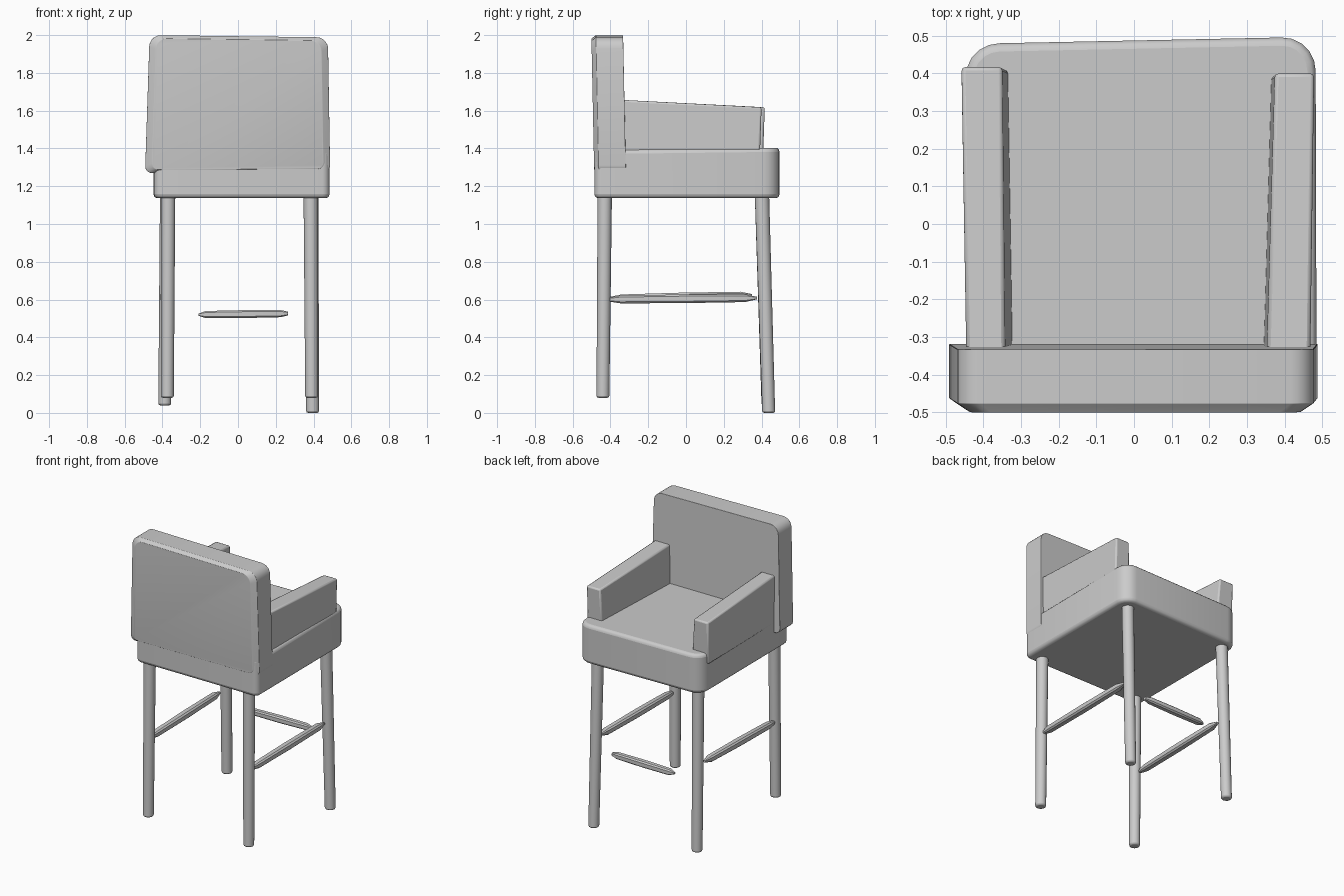
import bpy, bmesh, math
from mathutils import Vector

if "Cube" in bpy.data.objects:
    bpy.data.objects.remove(bpy.data.objects["Cube"])


def fillet(corners, steps=5):
    """Closed 2D outline from (x, y, radius) corners with rounded corners."""
    out = []
    n = len(corners)
    for i, (x, y, r) in enumerate(corners):
        p = Vector((x, y))
        a = Vector(corners[i - 1][:2])
        b = Vector(corners[(i + 1) % n][:2])
        s, e = p + (a - p).normalized() * r, p + (b - p).normalized() * r
        for k in range(steps + 1):
            t = k / steps
            # blend weight keeps the curve close to a circular arc
            w = 2 * t * (1 - t) * 0.72
            d = (1 - t) ** 2 + t * t + w
            out.append((s * (1 - t) ** 2 + p * w + e * t * t) / d)
    return out


def loft(name, rings, bevel=0.0, segments=3):
    """Skin a list of equal-length rings, cap both ends, round the rims."""
    bm = bmesh.new()
    vs = [[bm.verts.new(p) for p in ring] for ring in rings]
    n = len(rings[0])
    for a, b in zip(vs, vs[1:]):
        for i in range(n):
            j = (i + 1) % n
            bm.faces.new((a[i], a[j], b[j], b[i]))
    bm.faces.new(vs[0][::-1])
    bm.faces.new(vs[-1])
    bmesh.ops.recalc_face_normals(bm, faces=bm.faces)
    me = bpy.data.meshes.new(name)
    bm.to_mesh(me)
    bm.free()
    ob = bpy.data.objects.new(name, me)
    bpy.context.collection.objects.link(ob)
    if bevel:
        m = ob.modifiers.new("round_edges", 'BEVEL')
        m.width, m.segments = bevel, segments
        m.limit_method, m.angle_limit = 'ANGLE', math.radians(32)
    bpy.ops.object.select_all(action='DESELECT')
    ob.select_set(True)
    bpy.context.view_layer.objects.active = ob
    bpy.ops.object.shade_smooth_by_angle(angle=math.radians(35))
    return ob


def leg(name, top, bottom, r_top=0.038, r_bottom=0.034, sides=20):
    rings = []
    for (x, y, z), r in ((bottom, r_bottom), (top, r_top)):
        rings.append([(x + r * math.cos(2 * math.pi * i / sides),
                       y + r * math.sin(2 * math.pi * i / sides), z)
                      for i in range(sides)])
    loft(name, rings, 0.01, 2)


def bar(name, start, end, width, height):
    """Thin stretcher with wedge-shaped tips."""
    a, b = Vector(start), Vector(end)
    side = (b - a).cross(Vector((0, 0, 1))).normalized()
    rings = []
    for t, s in ((0, 0.45), (0.08, 0.9), (0.5, 1), (0.92, 0.9), (1, 0.3)):
        c = a.lerp(b, t)
        rings.append([c + side * (u * width * s / 2) + Vector((0, 0, v * height * s / 2))
                      for u, v in ((-1, -0.6), (-0.6, -1), (0.6, -1), (1, -0.6),
                                   (1, 0.6), (0.6, 1), (-0.6, 1), (-1, 0.6))])
    loft(name, rings)


# Seat cushion: rounded plan, slightly higher at the open side
plan = fillet([(-0.445, -0.485, 0.04), (0.485, -0.485, 0.04),
               (0.482, 0.497, 0.09), (-0.448, 0.478, 0.09)])
loft("seat", [[(p.x, p.y, 1.137) for p in plan],
              [(p.x, p.y, 1.398 + 0.012 * p.y) for p in plan]], 0.022)

# Backrest: rounded panel, outer face gently crowned, leaning slightly
panel = fillet([(-0.492, 1.27, 0.035), (0.488, 1.275, 0.035),
                (0.476, 1.988, 0.06), (-0.468, 2.0, 0.06)])
rings = []
for y, inset in ((-0.318, 0.0), (-0.462, 0.0), (-0.486, 0.035)):
    ring = []
    for p in panel:
        x = p.x * (1 - inset / 0.48)
        z = 1.64 + (p.y - 1.64) * (1 - inset * 0.5 / 0.36)
        ring.append((x, y - 0.015 * (z - 1.27) / 0.73, z))
    rings.append(ring)
loft("backrest", rings, 0.014)

# Armrests: (outer, inner top, inner base) x at the backrest and at the free end
for name, near, far, y_end in (
        ("left_armrest", (-0.445, -0.342, -0.318), (-0.458, -0.350, -0.330), 0.417),
        ("right_armrest", (0.468, 0.352, 0.342), (0.478, 0.374, 0.362), 0.400)):
    rings = []
    for (outer, top, base), y, z, lean in ((near, -0.36, 1.658, 0), (far, y_end, 1.618, 0.01)):
        rings.append([(outer, y - lean, 1.33), (base, y - lean, 1.33),
                      (top, y, z), (outer, y, z)])
    loft(name, rings, 0.01, 2)

# Four round legs, the pair on the open side splayed
leg("front_left_leg", (-0.370, -0.430, 1.16), (-0.374, -0.440, 0.08))
leg("front_right_leg", (0.385, -0.430, 1.16), (0.390, -0.440, 0.08))
leg("rear_left_leg", (-0.375, 0.402, 1.16), (-0.388, 0.434, 0.04))
leg("rear_right_leg", (0.388, 0.402, 1.16), (0.395, 0.438, 0.0))

# Stretchers: one on each side and a short loose one on the open side
bar("left_stretcher", (-0.385, -0.40, 0.605), (-0.385, 0.35, 0.622), 0.05, 0.046)
bar("right_stretcher", (0.390, -0.41, 0.600), (0.390, 0.375, 0.608), 0.05, 0.046)
bar("rear_stretcher", (0.265, 0.42, 0.526), (-0.208, 0.42, 0.520), 0.045, 0.042)
